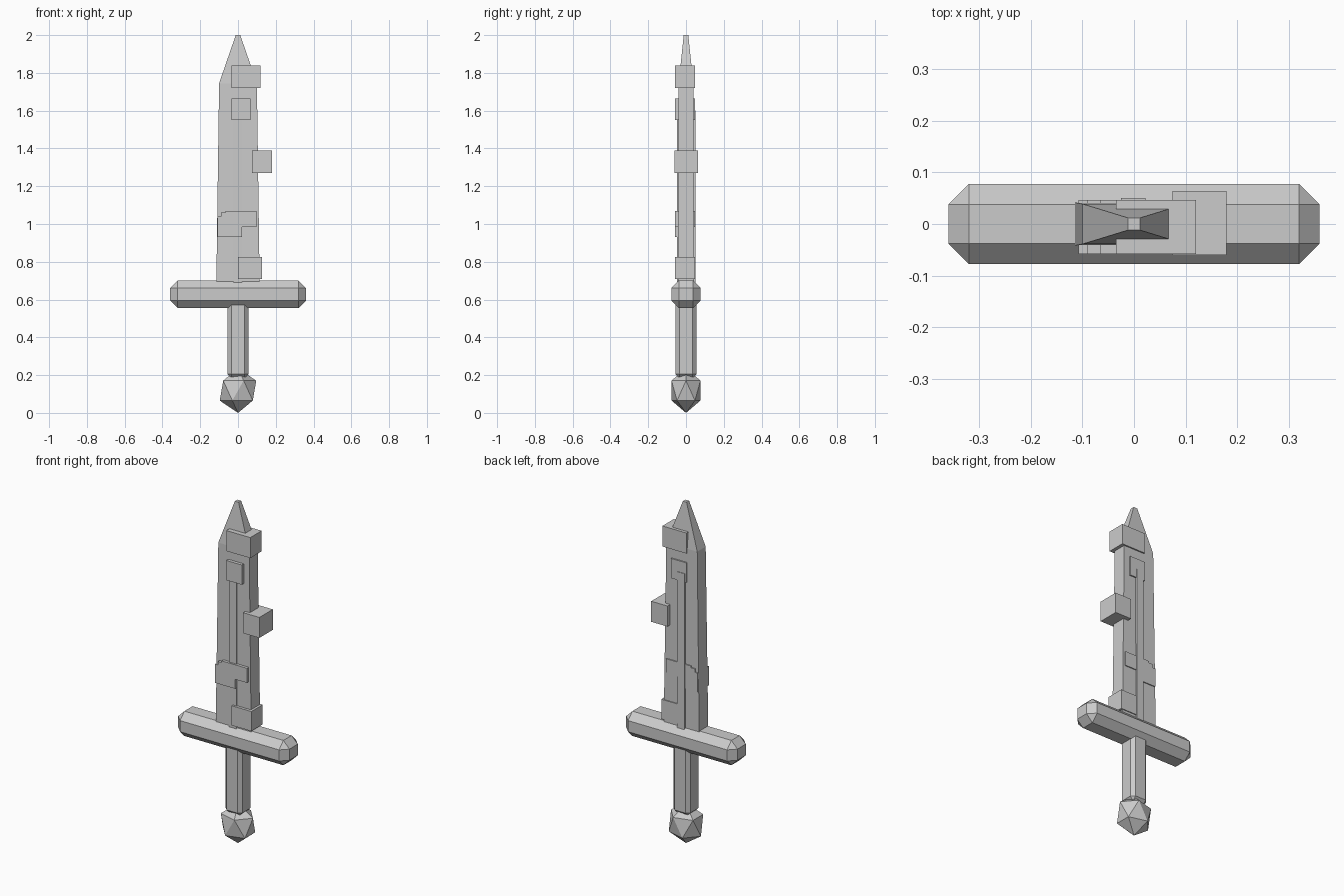
import bpy
import bmesh
from mathutils import Matrix, Vector

cube = bpy.data.objects.get("Cube")
if cube:
    bpy.data.objects.remove(cube, do_unlink=True)

# One plain grey for the whole sword
grey = bpy.data.materials.new("stone grey")
grey.use_nodes = True
grey.diffuse_color = (0.6, 0.6, 0.6, 1)
grey.node_tree.nodes["Principled BSDF"].inputs["Base Color"].default_value = (0.6, 0.6, 0.6, 1)


def finish(name, bm):
    bmesh.ops.recalc_face_normals(bm, faces=bm.faces)
    mesh = bpy.data.meshes.new(name)
    bm.to_mesh(mesh)
    bm.free()
    mesh.materials.append(grey)
    obj = bpy.data.objects.new(name, mesh)
    bpy.context.collection.objects.link(obj)
    return obj


def box(name, x, y, z, bevel=0):
    """Box from (min, max) ranges, with optional flat chamfers."""
    bm = bmesh.new()
    low, high = Vector((x[0], y[0], z[0])), Vector((x[1], y[1], z[1]))
    size = Matrix.Diagonal((*(high - low), 1))
    bmesh.ops.create_cube(bm, size=1, matrix=Matrix.Translation((low + high) / 2) @ size)
    if bevel:
        bmesh.ops.bevel(bm, geom=bm.edges[:], offset=bevel, segments=1,
                        profile=0.5, affect='EDGES')
    return finish(name, bm)


# Pommel: flattened icosahedron
bm = bmesh.new()
bmesh.ops.create_icosphere(
    bm, subdivisions=1, radius=1,
    matrix=Matrix.Translation((0, 0, 0.118)) @ Matrix.Diagonal((0.108, 0.09, 0.118, 1)))
finish("pommel", bm)

# Grip and crossguard
box("grip", (-0.055, 0.055), (-0.055, 0.055), (0.185, 0.6), 0.02)
box("crossguard", (-0.36, 0.36), (-0.078, 0.078), (0.555, 0.70), 0.04)

# Blade: rectangular sections joined upward to a blunt tip
bm = bmesh.new()
rings = []
for z, half_x, half_y in ((0.66, 0.115, 0.042), (1.745, 0.10, 0.039), (2.0, 0.012, 0.012)):
    rings.append([bm.verts.new((sx * half_x, sy * half_y, z))
                  for sx, sy in ((-1, -1), (1, -1), (1, 1), (-1, 1))])
for lower, upper in zip(rings, rings[1:]):
    for i in range(4):
        j = (i + 1) % 4
        bm.faces.new((lower[i], lower[j], upper[j], upper[i]))
bm.faces.new(rings[0])
bm.faces.new(rings[-1])
finish("blade", bm)

# Raised spine down both faces of the blade
box("spine", (-0.025, 0.022), (-0.047, 0.05), (0.68, 1.6))

# Blocks set through the blade
front_back = (-0.058, 0.047)
box("tip_block", (-0.035, 0.12), front_back, (1.72, 1.84))
box("spine_block", (-0.035, 0.065), front_back, (1.55, 1.665))
box("edge_block", (0.075, 0.18), (-0.06, 0.064), (1.27, 1.39))
box("base_block", (0.0, 0.127), front_back, (0.71, 0.825))

# Stepped patch low on the blade
box("patch_left", (-0.108, 0.022), front_back, (0.93, 1.04))
box("patch_middle", (-0.09, 0.022), front_back, (0.95, 1.06))
box("patch_right", (-0.065, 0.098), front_back, (0.985, 1.07))
